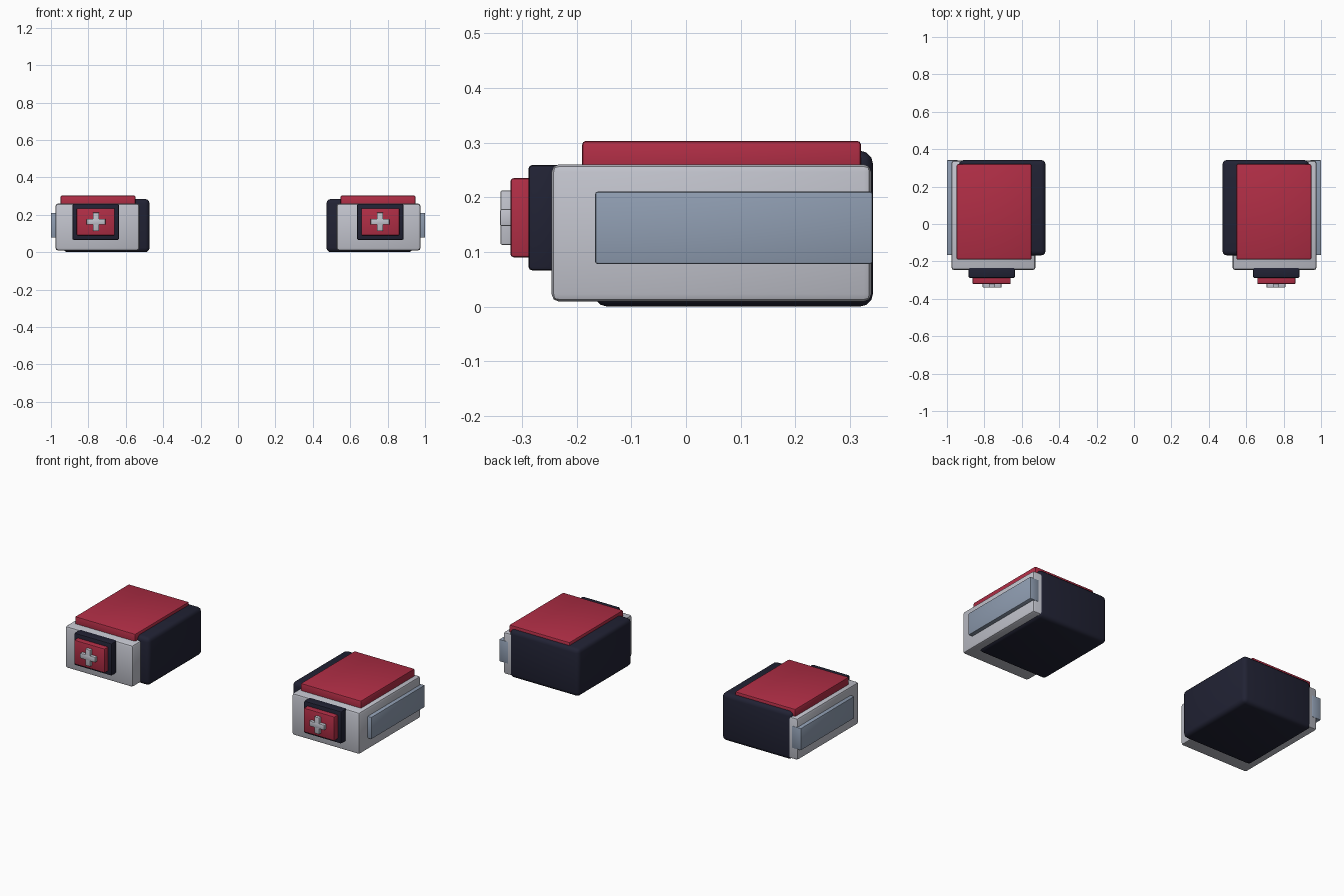
import bpy
import math

if "Cube" in bpy.data.objects:
    bpy.data.objects.remove(bpy.data.objects["Cube"])


def material(name, rgb):
    m = bpy.data.materials.new(name)
    m.diffuse_color = (*rgb, 1)
    m.use_nodes = True
    m.node_tree.nodes["Principled BSDF"].inputs["Base Color"].default_value = m.diffuse_color
    return m


LIGHT = material("light_grey", (0.54, 0.55, 0.61))
DARK = material("dark_navy", (0.015, 0.016, 0.034))
RED = material("crimson", (0.435, 0.027, 0.06))
BLUE = material("blue_grey", (0.275, 0.337, 0.44))


def box(name, side, x, y, z, mat, bevel, segments=2):
    """Rounded box from (min, max) ranges; side mirrors it across x."""
    ranges = (x, y, z)
    centre = [(a + b) / 2 for a, b in ranges]
    centre[0] *= side
    bpy.ops.mesh.primitive_cube_add(size=1, location=centre)
    ob = bpy.context.object
    ob.name = name
    ob.scale = [b - a for a, b in ranges]
    bpy.ops.object.transform_apply(location=False, rotation=False, scale=True)
    ob.data.materials.append(mat)
    mod = ob.modifiers.new("rounded_edges", 'BEVEL')
    mod.width = bevel
    mod.segments = segments
    bpy.ops.object.modifier_apply(modifier=mod.name)
    bpy.ops.object.shade_smooth_by_angle(angle=math.radians(30))
    return ob


for side, tag in ((-1, "left"), (1, "right")):
    # Main body: dark inner block and pale outer shell
    box(f"{tag}_inner_block", side, (0.473, 0.935), (-0.168, 0.342),
        (0.0, 0.285), DARK, 0.024, 3)
    box(f"{tag}_shell", side, (0.527, 0.976), (-0.246, 0.339),
        (0.009, 0.26), LIGHT, 0.014)
    # Top lid and side panel
    box(f"{tag}_lid", side, (0.548, 0.948), (-0.19, 0.32),
        (0.24, 0.303), RED, 0.007)
    box(f"{tag}_side_panel", side, (0.94, 1.0), (-0.166, 0.341),
        (0.078, 0.21), BLUE, 0.004)
    # Stacked front badge
    box(f"{tag}_badge_base", side, (0.637, 0.885), (-0.288, -0.23),
        (0.066, 0.259), DARK, 0.007)
    box(f"{tag}_badge_plate", side, (0.659, 0.863), (-0.321, -0.27),
        (0.09, 0.235), RED, 0.006)
    box(f"{tag}_cross_bar", side, (0.709, 0.809), (-0.34, -0.31),
        (0.147, 0.178), LIGHT, 0.003)
    box(f"{tag}_cross_post", side, (0.743, 0.775), (-0.3395, -0.31),
        (0.113, 0.212), LIGHT, 0.003)
